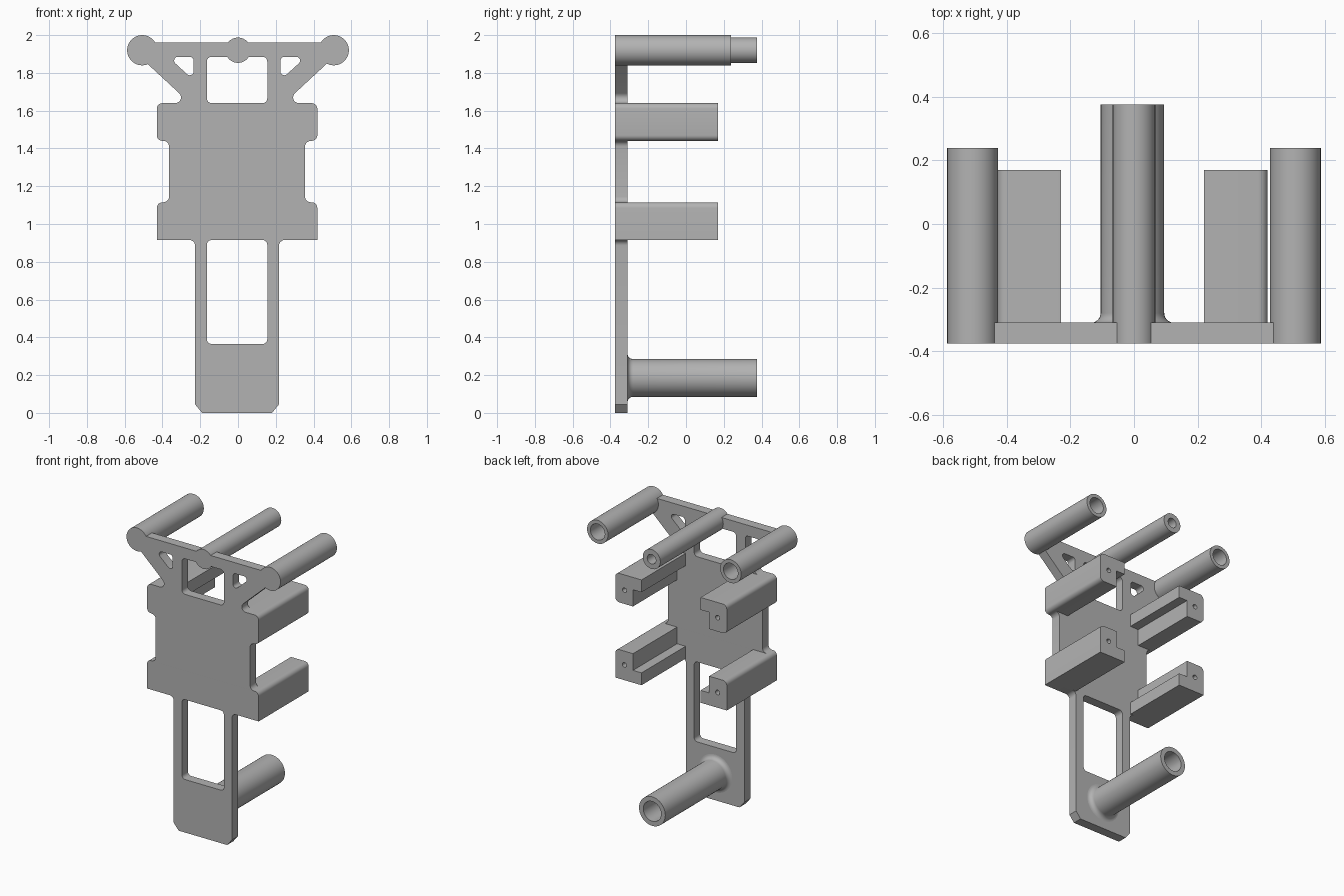
import bpy, bmesh, math
from mathutils import Vector, Matrix

cube = bpy.data.objects.get("Cube")
if cube:
    bpy.data.objects.remove(cube, do_unlink=True)

GREY = (0.45, 0.45, 0.45, 1)
mat = bpy.data.materials.new("matte grey")
mat.use_nodes = True
mat.diffuse_color = GREY
mat.node_tree.nodes["Principled BSDF"].inputs["Base Color"].default_value = GREY

FRONT, BACK = -0.375, -0.31      # plate faces along y
CX = -0.005                      # plate centre line


def finish(name, bm):
    """Turn a bmesh into a named, shaded object."""
    bmesh.ops.remove_doubles(bm, verts=bm.verts, dist=1e-5)
    bmesh.ops.recalc_face_normals(bm, faces=bm.faces)
    mesh = bpy.data.meshes.new(name)
    bm.to_mesh(mesh)
    bm.free()
    mesh.materials.append(mat)
    obj = bpy.data.objects.new(name, mesh)
    bpy.context.collection.objects.link(obj)
    bpy.ops.object.select_all(action="DESELECT")
    obj.select_set(True)
    bpy.context.view_layer.objects.active = obj
    bpy.ops.object.shade_smooth_by_angle(angle=math.radians(30))
    return obj


def rounded(corners, steps=6):
    """Polygon of (x, z, radius) corners with filleted corners."""
    out = []
    for i, (x, z, r) in enumerate(corners):
        p = Vector((x, z))
        if r == 0:
            out.append(p)
            continue
        a = (Vector(corners[i - 1][:2]) - p).normalized()
        b = (Vector(corners[(i + 1) % len(corners)][:2]) - p).normalized()
        half = a.angle(b) / 2
        centre = p + (a + b).normalized() * r / math.sin(half)
        start = p + a * r / math.tan(half) - centre
        end = p + b * r / math.tan(half) - centre
        sweep = math.atan2(start.x * end.y - start.y * end.x, start.dot(end))
        for k in range(steps + 1):
            t = sweep * k / steps
            out.append(centre + Matrix.Rotation(t, 2) @ start)
    return out


def circle(x, z, r, n=20):
    return [Vector((x + r * math.cos(math.tau * k / n), z + r * math.sin(math.tau * k / n)))
            for k in range(n)]


def flip(points):
    return [(-p[0],) + tuple(p[1:]) for p in reversed(points)]


def slab(name, loops, y0, y1):
    """Extrude an outline with holes from y0 to y1."""
    curve = bpy.data.curves.new(name, "CURVE")
    curve.dimensions = "2D"
    curve.fill_mode = "BOTH"
    curve.extrude = (y1 - y0) / 2
    for loop in loops:
        spline = curve.splines.new("POLY")
        spline.points.add(len(loop) - 1)
        for point, p in zip(spline.points, loop):
            point.co = (p[0] + CX, p[1], 0, 1)
        spline.use_cyclic_u = True
    temp = bpy.data.objects.new("outline", curve)
    bpy.context.collection.objects.link(temp)
    graph = bpy.context.evaluated_depsgraph_get()
    mesh = bpy.data.meshes.new_from_object(temp.evaluated_get(graph))
    bm = bmesh.new()
    bm.from_mesh(mesh)
    bpy.data.objects.remove(temp)
    bpy.data.curves.remove(curve)
    bpy.data.meshes.remove(mesh)
    bm.transform(Matrix.Translation((0, (y0 + y1) / 2, 0)) @ Matrix.Rotation(math.pi / 2, 4, "X"))
    return finish(name, bm)


def post(name, x, z, profile):
    """Revolve a (radius, y) profile around a front-to-back axis."""
    bm = bmesh.new()
    verts = [bm.verts.new((r, y, 0)) for r, y in profile]
    edges = [bm.edges.new(pair) for pair in zip(verts, verts[1:])]
    bmesh.ops.spin(bm, geom=verts + edges, cent=(0, 0, 0), axis=(0, 1, 0),
                   angle=math.tau, steps=40, use_merge=True)
    bm.transform(Matrix.Translation((x, 0, z)))
    return finish(name, bm)


def tube(radius, bore, end, depth):
    """Profile of a post with a blind bore at its back end."""
    return [(0, FRONT), (radius, FRONT), (radius, end), (bore, end),
            (bore, end - depth), (0, end - depth)]


def window(bottom, top):
    w, r = 0.16, 0.025
    return rounded([(-w, bottom, r), (w, bottom, r), (w, top, r), (-w, top, r)])


# Back plate: mirrored outline, two windows and two arm cut-outs
R = 0.03
half = [(0.5, 1.96, 0), (0.525, 1.94, 0), (0.525, 1.895, 0), (0.25, 1.64, R),
        (0.425, 1.64, R), (0.425, 1.44, R), (0.36, 1.44, R), (0.36, 1.115, R),
        (0.425, 1.115, R), (0.425, 0.915, 0), (0.222, 0.915, R),
        (0.222, 0.045, 0), (0.185, 0, 0)]
arm_hole = [(0.23, 1.885, 0.02), (0.365, 1.885, 0.02), (0.23, 1.762, 0.02)]
slab("back_plate",
     [rounded(half + flip(half)), window(0.365, 0.915), window(1.64, 1.885),
      rounded(arm_hole), rounded(flip(arm_hole))], FRONT, BACK)

# Four stepped corner brackets with a screw hole in each end
upper = [(0.225, 1.64, 0), (0.425, 1.64, R), (0.425, 1.44, R),
         (0.29, 1.44, 0), (0.29, 1.555, 0), (0.225, 1.555, 0)]
lower = [(0.225, 0.915, 0), (0.425, 0.915, 0), (0.425, 1.115, R),
         (0.29, 1.115, 0), (0.29, 1.0, 0), (0.225, 1.0, 0)]
for level, shape, z in (("upper", upper, 1.535), ("lower", lower, 1.02)):
    for side, points, s in (("left", shape, 1), ("right", flip(shape), -1)):
        slab(f"{level}_{side}_bracket",
             [rounded(points), circle(s * 0.355, z, 0.016)], BACK - 0.005, 0.17)

# Hollow posts along the top
post("top_left_post", 0.507, 1.92, tube(0.08, 0.055, 0.238, 0.4))
post("top_right_post", -0.507, 1.92, tube(0.08, 0.055, 0.238, 0.4))
post("top_centre_post", 0, 1.92, tube(0.067, 0.033, 0.375, 0.4))

# Bottom post with a filleted foot
foot = [(0.13 - 0.03 * math.sin(a), BACK + 0.03 - 0.03 * math.cos(a))
        for a in (math.pi / 2 * k / 6 for k in range(7))]
post("bottom_post", CX, 0.185,
     [(0, BACK - 0.01), (0.13, BACK - 0.01)] + foot + tube(0.1, 0.068, 0.375, 0.4)[2:])
